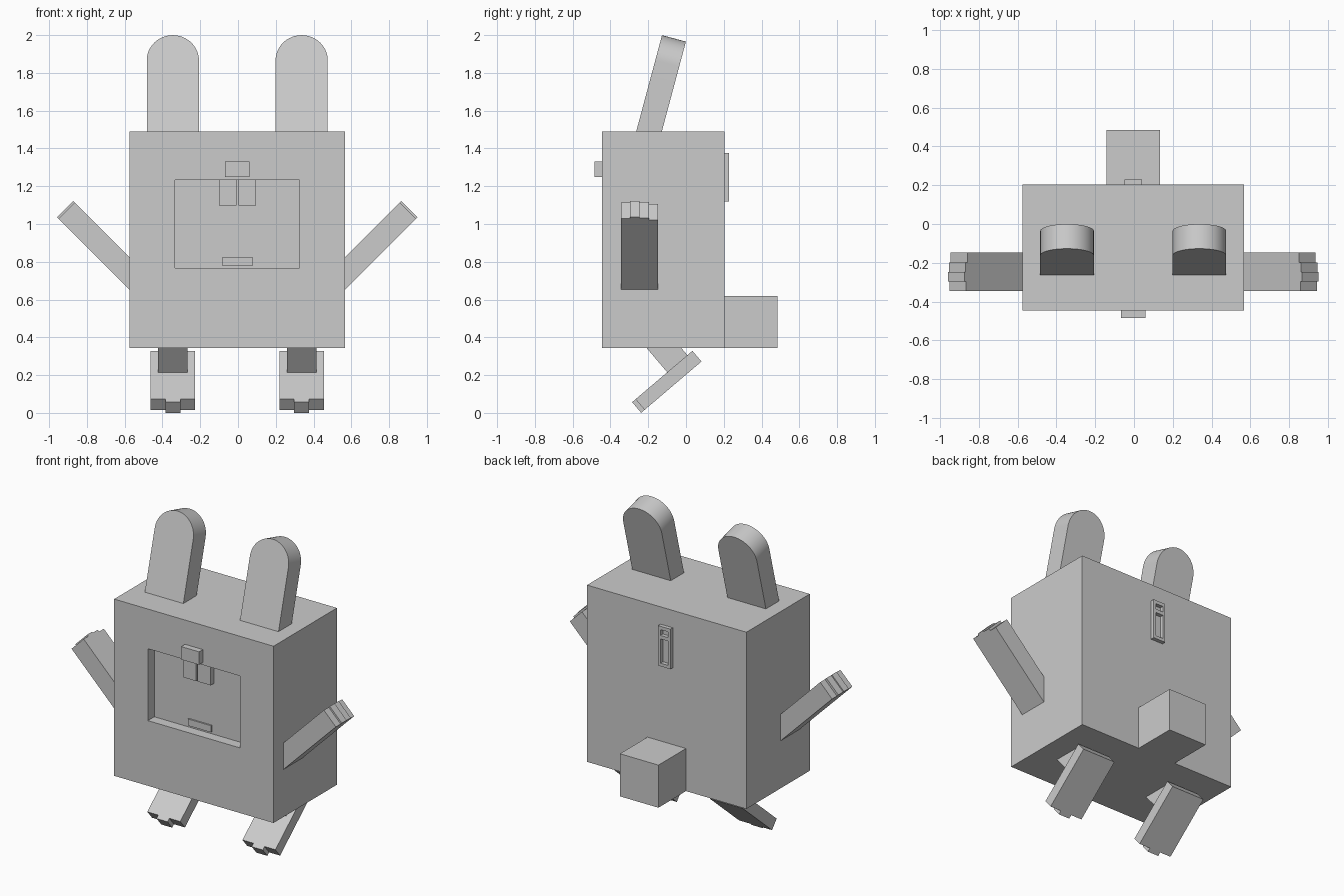
import bpy, bmesh, math
from mathutils import Vector, Matrix

cube = bpy.data.objects.get("Cube")
if cube:
    bpy.data.objects.remove(cube, do_unlink=True)

grey = bpy.data.materials.new("plain_grey")
grey.use_nodes = True
COLOR = (0.6, 0.6, 0.6, 1)
grey.diffuse_color = COLOR
grey.node_tree.nodes["Principled BSDF"].inputs["Base Color"].default_value = COLOR

CX = -0.004                      # symmetry plane
FRONT, BACK = -0.446, 0.203      # body depth
BOTTOM, TOP, HALF = 0.344, 1.489, 0.571


def prism(bm, loop, depth):
    """Extrude a closed 3D loop along a vector."""
    face = bm.faces.new([bm.verts.new(p) for p in loop])
    new = bmesh.ops.extrude_face_region(bm, geom=[face], use_keep_orig=True)["geom"]
    verts = [v for v in new if isinstance(v, bmesh.types.BMVert)]
    bmesh.ops.translate(bm, verts=verts, vec=depth)


def block(bm, x, y, z):
    """Axis-aligned box from three (low, high) ranges."""
    loop = [(x[0], y[0], z[0]), (x[1], y[0], z[0]), (x[1], y[0], z[1]), (x[0], y[0], z[1])]
    prism(bm, loop, (0, y[1] - y[0], 0))


def finish(name, bm, side=1):
    """Mirror if needed, centre, and turn the bmesh into an object."""
    bm.transform(Matrix.Translation((CX, 0, 0)) @ Matrix.Diagonal((side, 1, 1, 1)))
    bmesh.ops.recalc_face_normals(bm, faces=bm.faces)
    mesh = bpy.data.meshes.new(name)
    bm.to_mesh(mesh)
    bm.free()
    mesh.materials.append(grey)
    obj = bpy.data.objects.new(name, mesh)
    bpy.context.collection.objects.link(obj)
    return obj


def box_part(name, *boxes):
    bm = bmesh.new()
    for b in boxes:
        block(bm, *b)
    return finish(name, bm)


# Body with a sunken face panel
bm = bmesh.new()
block(bm, (-HALF, HALF), (FRONT, BACK), (BOTTOM, TOP))
bmesh.ops.recalc_face_normals(bm, faces=bm.faces)
front = min(bm.faces, key=lambda f: f.calc_center_median().y)
bmesh.ops.inset_individual(bm, faces=[front], thickness=0.1)
mid = front.calc_center_median()
for v in front.verts:
    v.co.x = math.copysign(0.33, v.co.x)
    v.co.z = 1.232 if v.co.z > mid.z else 0.766
panel = bmesh.ops.extrude_discrete_faces(bm, faces=[front])["faces"][0]
PANEL = FRONT + 0.066
for v in panel.verts:
    v.co.y = PANEL
finish("body", bm)

# Face details and tail
box_part("nose", ((-0.064, 0.064), (-0.485, FRONT + 0.01), (1.248, 1.332)))
box_part("front_teeth", *[((a, a + 0.092), (PANEL - 0.035, PANEL + 0.01), (1.097, 1.232))
                          for a in (-0.097, 0.006)])
box_part("lower_lip", ((-0.082, 0.083), (PANEL - 0.01, PANEL + 0.01), (0.779, 0.822)))
box_part("tail", ((-0.138, 0.138), (BACK - 0.02, 0.485), (BOTTOM, 0.62)))

# Zip pull on the back: two uprights joined by three crossbars
depth = (BACK - 0.01, BACK + 0.025)
box_part("zip_pull",
         ((-0.044, -0.027), depth, (1.118, 1.377)),
         ((0.027, 0.044), depth, (1.118, 1.377)),
         *[((-0.027, 0.027), depth, z) for z in ((1.118, 1.138), (1.295, 1.318), (1.355, 1.377))])

for label, side in (("left", 1), ("right", -1)):
    # Ear: rounded slab leaning back
    bm = bmesh.new()
    r, thick, height = 0.138, 0.131, 0.511
    loop = [(-r, -thick / 2, -0.1), (r, -thick / 2, -0.1)]
    for i in range(33):
        a = math.pi * i / 32
        loop.append((r * math.cos(a), -thick / 2, height - r + r * math.sin(a)))
    prism(bm, loop, (0, thick, 0))
    bm.transform(Matrix.Translation((0.341, -0.196, TOP)) @ Matrix.Rotation(math.radians(-15), 4, "X"))
    ear = finish(label + "_ear", bm, side)
    bpy.ops.object.select_all(action="DESELECT")
    ear.select_set(True)
    bpy.context.view_layer.objects.active = ear
    bpy.ops.object.shade_smooth_by_angle(angle=math.radians(30))

    # Arm: four finger bars of uneven length raised at 45 degrees
    bm = bmesh.new()
    for i, tip in enumerate((1.028, 1.036, 1.031, 1.021)):
        y = -0.345 + i * 0.0493
        start = Vector((0.5, y, 0.581))
        end = Vector((tip - 0.081, y, tip))
        up = Vector((-0.086, 0, 0.086))
        prism(bm, [start, end, end + up, start + up], (0, 0.0493, 0))
    finish(label + "_arm", bm, side)

    # Foot: three toe bars sloping down to the front, middle one longest
    along = Vector((0, -0.762, -0.648))
    up = Vector((0, -0.648, 0.762))
    heel = Vector((0, 0.082, 0.272))
    bm = bmesh.new()
    for i, length in enumerate((0.395, 0.419, 0.395)):
        a = heel + Vector((0.223 + i * 0.0787, 0, 0))
        b = a + along * length
        prism(bm, [a, b, b + up * 0.074, a + up * 0.074], (0.0787, 0, 0))
    finish(label + "_foot", bm, side)

    # Leg: post square to the foot, rising into the body
    bm = bmesh.new()
    a = heel + up * 0.06 + along * 0.035 + Vector((0.263, 0, 0))
    b = a + along * 0.14
    prism(bm, [a, b, b + up * 0.25, a + up * 0.25], (0.156, 0, 0))
    finish(label + "_leg", bm, side)
